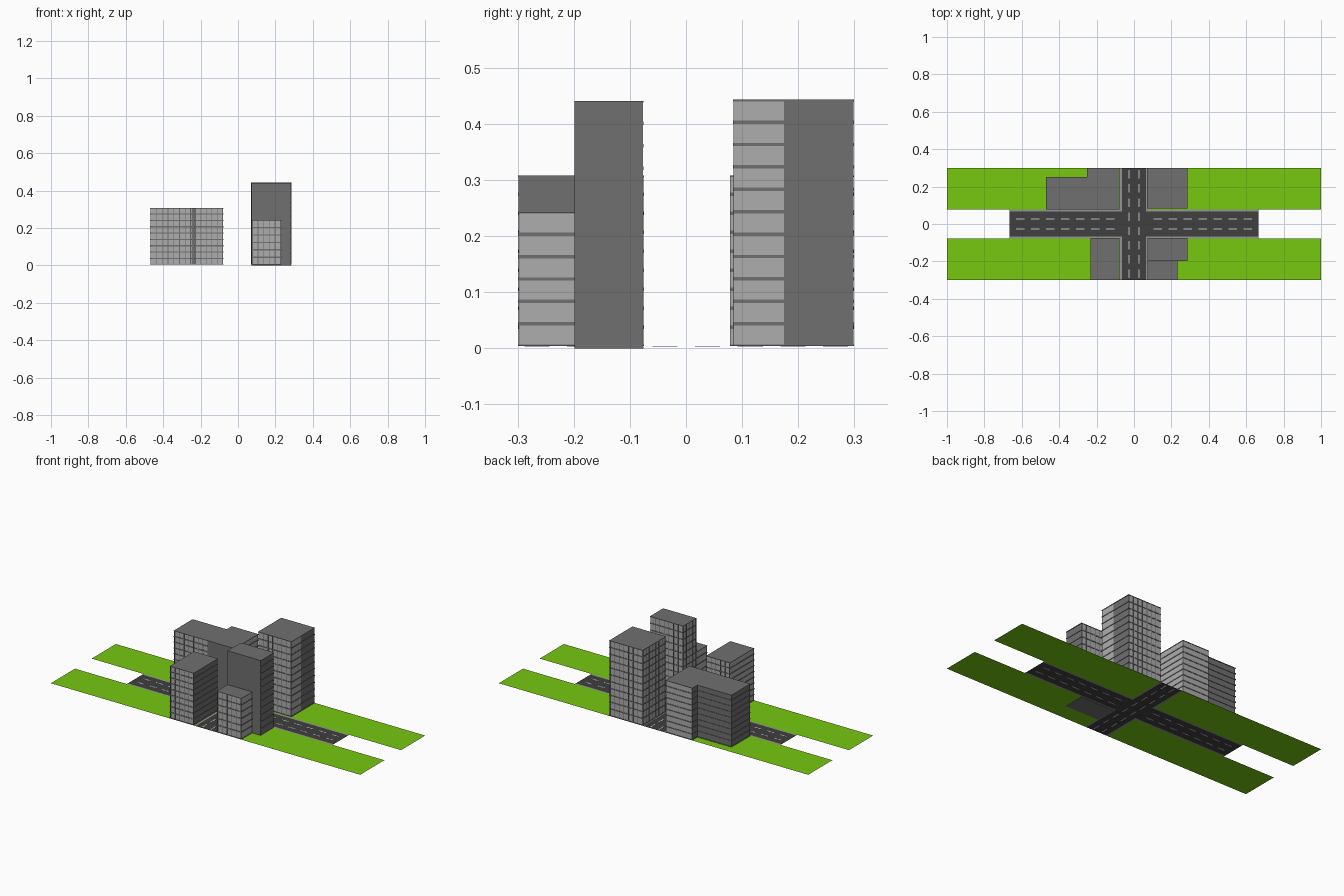
import bpy, bmesh
from mathutils import Matrix, Vector

if "Cube" in bpy.data.objects:
    bpy.data.objects.remove(bpy.data.objects["Cube"])


def material(name, rgb):
    m = bpy.data.materials.new(name)
    m.diffuse_color = (*rgb, 1)
    m.use_nodes = True
    m.node_tree.nodes["Principled BSDF"].inputs["Base Color"].default_value = m.diffuse_color
    return m


CONCRETE = material("concrete", (0.16, 0.16, 0.16))
PANE = material("pane", (0.42, 0.42, 0.42))
ASPHALT = material("asphalt", (0.05, 0.05, 0.052))
PAINT = material("paint", (0.8, 0.8, 0.8))
GRASS = material("grass", (0.18, 0.58, 0.005))
KERB = material("kerb", (0.3, 0.3, 0.3))


def make(name, boxes, mat):
    """One object from boxes given as (x0, x1, y0, y1, z0, z1); zero height gives a sheet."""
    bm = bmesh.new()
    for x0, x1, y0, y1, z0, z1 in boxes:
        if z0 == z1:
            bm.faces.new([bm.verts.new(c) for c in
                          ((x0, y0, z0), (x1, y0, z0), (x1, y1, z0), (x0, y1, z0))])
        else:
            size = Vector((x1 - x0, y1 - y0, z1 - z0))
            mid = Vector((x0 + x1, y0 + y1, z0 + z1)) / 2
            bmesh.ops.create_cube(bm, size=1, matrix=Matrix.Translation(mid)
                                  @ Matrix.Diagonal((*size, 1)))
    me = bpy.data.meshes.new(name)
    bm.to_mesh(me)
    bm.free()
    me.materials.append(mat)
    bpy.context.collection.objects.link(bpy.data.objects.new(name, me))


INSET = 0.0025   # wall depth behind the floor slabs
SLAB = 0.006
BAR = 0.0035


def building(name, x0, x1, y0, y1, z0, z1, floors, sides):
    """sides: face -> blank (flush wall), dark (slabs only), light (panes), grid (panes + bars)."""
    def d(s):
        return 0 if sides[s] == "blank" else INSET
    bx0, bx1, by0, by1 = x0 + d("left"), x1 - d("right"), y0 + d("front"), y1 - d("back")
    make(name + "_walls", [(bx0, bx1, by0, by1, z0, z1)], CONCRETE)

    # floor slabs
    step = (z1 - z0) / floors
    slabs = []
    for k in range(floors + 1):
        z = z0 + k * step
        slabs.append((x0, x1, y0, y1, max(z0, z - SLAB / 2), min(z1, z + SLAB / 2)))
    make(name + "_slabs", slabs, CONCRETE)

    # glazing and upright bars
    panes, bars = [], []

    def strip(side, a, b, t):
        return {"front": (a, b, by0 - t, by0 + .001, z0, z1),
                "back": (a, b, by1 - .001, by1 + t, z0, z1),
                "left": (bx0 - t, bx0 + .001, a, b, z0, z1),
                "right": (bx1 - .001, bx1 + t, a, b, z0, z1)}[side]

    for side, style in sides.items():
        if style in ("blank", "dark"):
            continue
        a, b = (bx0, bx1) if side in ("front", "back") else (by0, by1)
        if style == "half":
            b = a + (b - a) * 0.42
        panes.append(strip(side, a, b, 0.0006))
        if style == "grid":
            n = max(2, round((b - a) / 0.031))
            for i in range(n + 1):
                c = a + (b - a - BAR) * i / n
                bars.append(strip(side, c, c + BAR, 0.002))
    if panes:
        make(name + "_panes", panes, PANE)
    if bars:
        make(name + "_bars", bars, CONCRETE)


def faces(front, back, left, right):
    return dict(front=front, back=back, left=left, right=right)


# buildings around the crossing
building("back_left_outer_block", -.47, -.25, .078, .252, .004, .308, 9,
         faces("grid", "dark", "dark", "blank"))
building("back_left_inner_block", -.25, -.077, .078, .299, .004, .308, 9,
         faces("blank", "light", "dark", "light"))
building("back_right_tower", .07, .287, .084, .299, .004, .443, 11,
         faces("grid", "grid", "grid", "half"))
building("front_left_block", -.232, -.077, -.299, -.075, .004, .308, 9,
         faces("grid", "grid", "light", "dark"))
building("front_right_tower", .072, .287, -.199, -.076, 0, .441, 11,
         faces("blank", "grid", "grid", "dark"))
building("front_right_low_block", .072, .232, -.299, -.199, .004, .243, 6,
         faces("grid", "blank", "light", "light"))

# ground: lawns, roads and kerbs as sheets, mirrored over both axes
Z = 0.003
lawns, kerbs = [], []
for sx in (-1, 1):
    for sy in (-1, 1):
        def quad(xa, xb, ya, yb, z):
            xs, ys = sorted((sx * xa, sx * xb)), sorted((sy * ya, sy * yb))
            return (*xs, *ys, z, z)
        lawns.append(quad(.075, 1, .077, .3, Z))
        kerbs += [quad(.065, .665, .067, .077, Z), quad(.065, .075, .077, .3, Z)]
make("lawns", lawns, GRASS)
make("kerbs", kerbs, KERB)
make("roads", [(-.065, .065, -.3, .3, Z, Z), (-.665, -.065, -.067, .067, Z, Z),
               (.065, .665, -.067, .067, Z, Z)], ASPHALT)

# dashed lane lines
dashes = []
for lane in (-.027, .027):
    lo, hi = lane - .003, lane + .003
    for k in range(7):
        for s in (-1, 1):
            a, b = sorted((s * (.105 + k * .08), s * (.15 + k * .08)))
            dashes.append((a, b, lo, hi, Z - .0005, Z + .0005))
    for k in range(8):
        y = -.288 + k * .076
        dashes.append((lo, hi, y, y + .045, Z - .0005, Z + .0005))
make("lane_dashes", dashes, PAINT)
